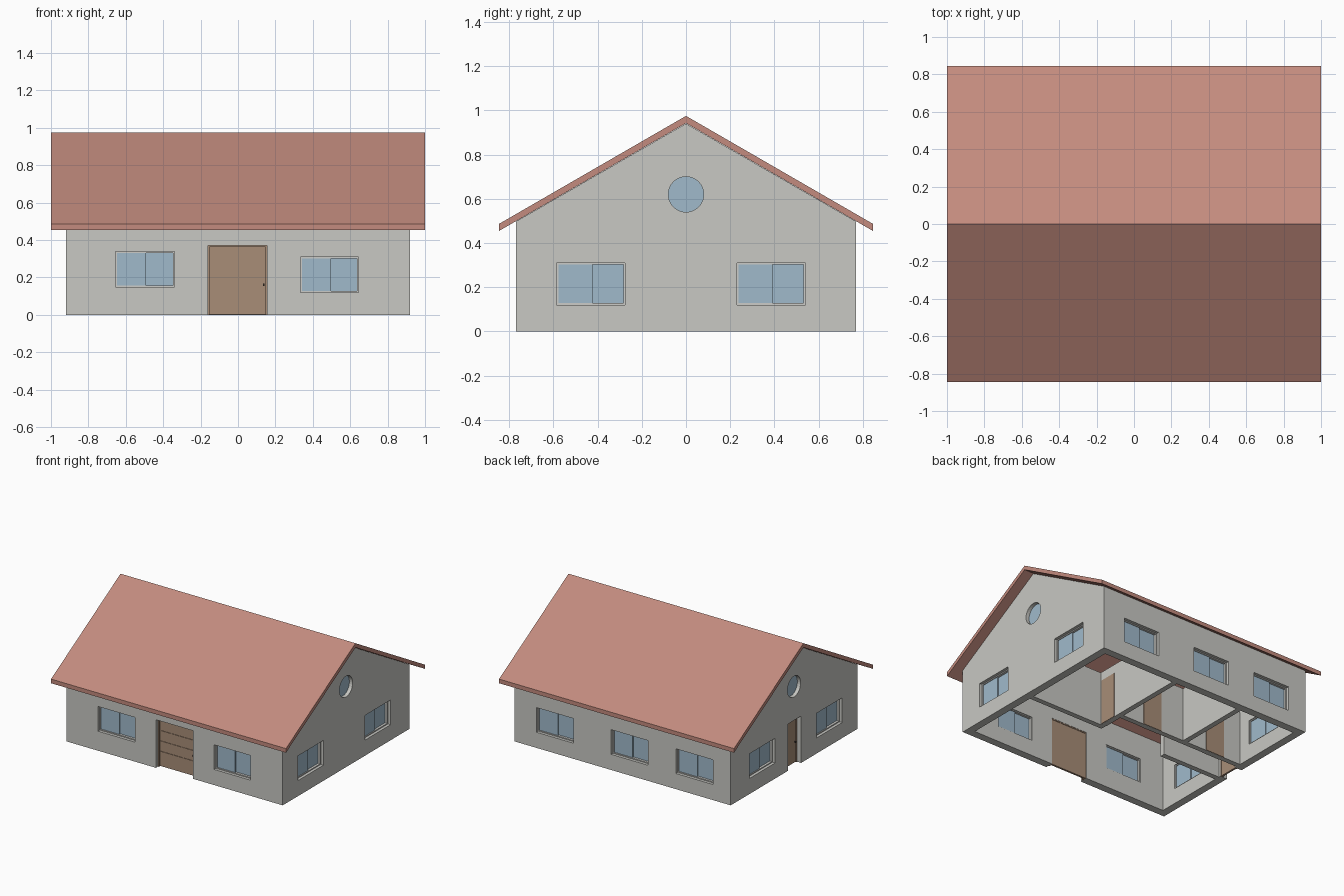
import bpy, bmesh, math
from mathutils import Matrix, Vector

cube = bpy.data.objects.get("Cube")
if cube:
    bpy.data.objects.remove(cube, do_unlink=True)


def material(name, rgb):
    lin = [((c / 255 + 0.055) / 1.055) ** 2.4 for c in rgb] + [1.0]
    m = bpy.data.materials.new(name)
    m.use_nodes = True
    m.diffuse_color = lin
    m.node_tree.nodes["Principled BSDF"].inputs["Base Color"].default_value = lin
    return m


WALL = material("wall plaster", (200, 200, 195))
ROOF = material("roof red", (195, 139, 126))
GLASS = material("window glass", (160, 186, 203))
WOOD = material("door wood", (168, 141, 119))
FRAME = material("window frame", (204, 204, 200))
METAL = material("handle metal", (70, 62, 56))

HX, HY = 0.92, 0.77          # half size of the walls
T = 0.06                     # outer wall thickness
IDENT = Matrix.Identity(4)


def add_box(bm, lo, hi, mat=IDENT):
    lo, hi = Vector(lo), Vector(hi)
    m = mat @ Matrix.Translation((lo + hi) / 2) @ Matrix.Diagonal((*(hi - lo), 1))
    bmesh.ops.create_cube(bm, size=1, matrix=m)


def add_disc(bm, r, z, y0, y1, mat=IDENT):
    m = mat @ Matrix.Translation((0, (y0 + y1) / 2, z)) @ Matrix.Rotation(math.pi / 2, 4, 'X')
    bmesh.ops.create_cone(bm, cap_ends=True, segments=32, radius1=r, radius2=r,
                          depth=abs(y1 - y0), matrix=m)


def finish(bm, name, mat):
    bmesh.ops.recalc_face_normals(bm, faces=bm.faces[:])
    me = bpy.data.meshes.new(name)
    bm.to_mesh(me)
    bm.free()
    me.materials.append(mat)
    ob = bpy.data.objects.new(name, me)
    bpy.context.collection.objects.link(ob)
    return ob


def boxes(name, mat, items, frame=IDENT):
    bm = bmesh.new()
    for lo, hi in items:
        add_box(bm, lo, hi, frame)
    return finish(bm, name, mat)


def prism(name, mat, profile, half):
    """Extrude a (y, z) profile along x."""
    bm = bmesh.new()
    f = bm.faces.new([bm.verts.new((-half, y, z)) for y, z in profile])
    ext = bmesh.ops.extrude_face_region(bm, geom=[f])["geom"]
    bmesh.ops.translate(bm, vec=(2 * half, 0, 0),
                        verts=[v for v in ext if isinstance(v, bmesh.types.BMVert)])
    return finish(bm, name, mat)


def cut(ob, cutter):
    mod = ob.modifiers.new("cut", 'BOOLEAN')
    mod.operation, mod.solver, mod.object = 'DIFFERENCE', 'EXACT', cutter
    bpy.context.view_layer.update()
    dg = bpy.context.evaluated_depsgraph_get()
    me = bpy.data.meshes.new_from_object(ob.evaluated_get(dg))
    ob.modifiers.clear()
    ob.data = me
    bpy.data.objects.remove(cutter, do_unlink=True)


# Wall frames: local x runs along the wall, local -y points outward, y = 0 is the face
def side_frame(angle, dist):
    return Matrix.Rotation(math.radians(angle), 4, 'Z') @ Matrix.Translation((0, -dist, 0))


SIDES = {"front": side_frame(0, HY), "east": side_frame(90, HX),
         "back": side_frame(180, HY), "west": side_frame(-90, HX)}

# Side, centre along the wall, width, bottom, top
WINDOWS = [("front", -0.497, 0.315, 0.15, 0.34), ("front", 0.49, 0.31, 0.12, 0.31),
           ("east", -0.43, 0.31, 0.12, 0.31), ("east", 0.385, 0.31, 0.12, 0.31),
           ("west", -0.385, 0.31, 0.12, 0.31), ("west", 0.43, 0.31, 0.12, 0.31),
           ("back", -0.577, 0.315, 0.12, 0.31), ("back", 0.06, 0.315, 0.12, 0.31),
           ("back", 0.61, 0.315, 0.12, 0.31)]
DOORS = [("front", -0.002, 0.315, -0.1, 0.37), ("west", 0.005, 0.16, -0.1, 0.36)]
ROUND_Z, ROUND_R = 0.62, 0.08

# Gabled shell, hollowed and pierced by the openings
walls = prism("outer_walls", WALL, [(-HY, 0), (HY, 0), (HY, 0.497), (0, 0.94), (-HY, 0.497)], HX)
cut(walls, boxes("core_cutter", WALL, [((T - HX, T - HY, -0.2), (HX - T, HY - T, 1.3))]))
bm = bmesh.new()
for side, u, w, z0, z1 in WINDOWS + DOORS:
    add_box(bm, (u - w / 2, -0.05, z0), (u + w / 2, T + 0.03, z1), SIDES[side])
for side in ("east", "west"):
    add_disc(bm, ROUND_R, ROUND_Z, -0.05, T + 0.03, SIDES[side])
cut(walls, finish(bm, "opening_cutter", WALL))

# Roof: two sloping slabs meeting at the ridge
prism("roof", ROOF, [(-0.845, 0.455), (0, 0.942), (0.845, 0.455),
                     (0.845, 0.487), (0, 0.975), (-0.845, 0.487)], 1.0)


def border(u, w, z0, z1, b, y0, y1, sill=True):
    a, c = u - w / 2, u + w / 2
    bars = [((a, y0, z0), (a + b, y1, z1)), ((c - b, y0, z0), (c, y1, z1)),
            ((a + b, y0, z1 - b), (c - b, y1, z1))]
    if sill:
        bars.append(((a + b, y0, z0), (c - b, y1, z0 + b)))
    return bars


# Sliding windows: thin frame and two staggered panes
for i, (side, u, w, z0, z1) in enumerate(WINDOWS, 1):
    m = SIDES[side]
    boxes(f"{side}_window_frame_{i}", FRAME, border(u, w, z0, z1, 0.008, 0.022, 0.054), m)
    a, c = u - w / 2 + 0.008, u + w / 2 - 0.008
    boxes(f"{side}_window_panes_{i}", GLASS,
          [((a, 0.028, z0 + 0.008), (u + 0.006, 0.036, z1 - 0.008)),
           ((u - 0.006, 0.040, z0 + 0.008), (c, 0.048, z1 - 0.008))], m)

# Round gable windows
for side in ("east", "west"):
    bm = bmesh.new()
    add_disc(bm, ROUND_R, ROUND_Z, 0.028, 0.04, SIDES[side])
    finish(bm, side + "_round_window", GLASS)

# Front door: slab with three columns of shallow panels, frame and handle
m = SIDES["front"]
boxes("front_door_frame", WOOD, border(-0.002, 0.315, 0, 0.37, 0.008, 0.025, 0.058, False), m)
boxes("front_door", WOOD, [((-0.152, 0.040, 0.002), (0.148, 0.055, 0.362))], m)
panels = []
for x0, x1 in ((-0.148, -0.054), (-0.050, 0.040), (0.044, 0.144)):
    for row in range(4):
        z = 0.04 + row * 0.08
        panels.append(((x0, 0.036, z), (x1, 0.040, z + 0.077)))
boxes("front_door_panels", WOOD, panels, m)
boxes("front_door_handle", METAL, [((0.134, 0.024, 0.155), (0.142, 0.036, 0.167))], m)

# Side door
m = SIDES["west"]
boxes("side_door_frame", WOOD, border(0.005, 0.16, 0, 0.36, 0.008, 0.035, 0.058, False), m)
boxes("side_door", WOOD, [((-0.067, 0.040, 0.002), (0.077, 0.055, 0.352))], m)
boxes("side_door_handle", METAL, [((0.062, 0.030, 0.155), (0.070, 0.040, 0.167))], m)

# Room partitions
H, t = 0.42, 0.02
ix, iy = HX - T, HY - T
boxes("hall_partitions", WALL, [
    ((0.225 + t, -0.09 - t, 0), (ix, -0.09 + t, H)),
    ((-ix, 0.11 - t, 0), (0.225 - t, 0.11 + t, H)),
    ((-ix, -0.12 - t, 0), (-0.36, -0.12 + t, H))])
boxes("room_partitions", WALL, [
    ((0.225 - t, -0.09 - t, 0), (0.225 + t, iy, H)),
    ((-0.36 - t, 0.11 + t, 0), (-0.36 + t, iy, H))])

# Inner doors, slightly proud of the partitions
d = t + 0.004
boxes("inner_doors", WOOD, [
    ((0.225 - d, -0.06, 0.001), (0.225 + d, 0.08, 0.35)),
    ((-0.14, 0.11 - d, 0.001), (0.02, 0.11 + d, 0.35)),
    ((-0.71, 0.11 - d, 0.001), (-0.55, 0.11 + d, 0.35))])
